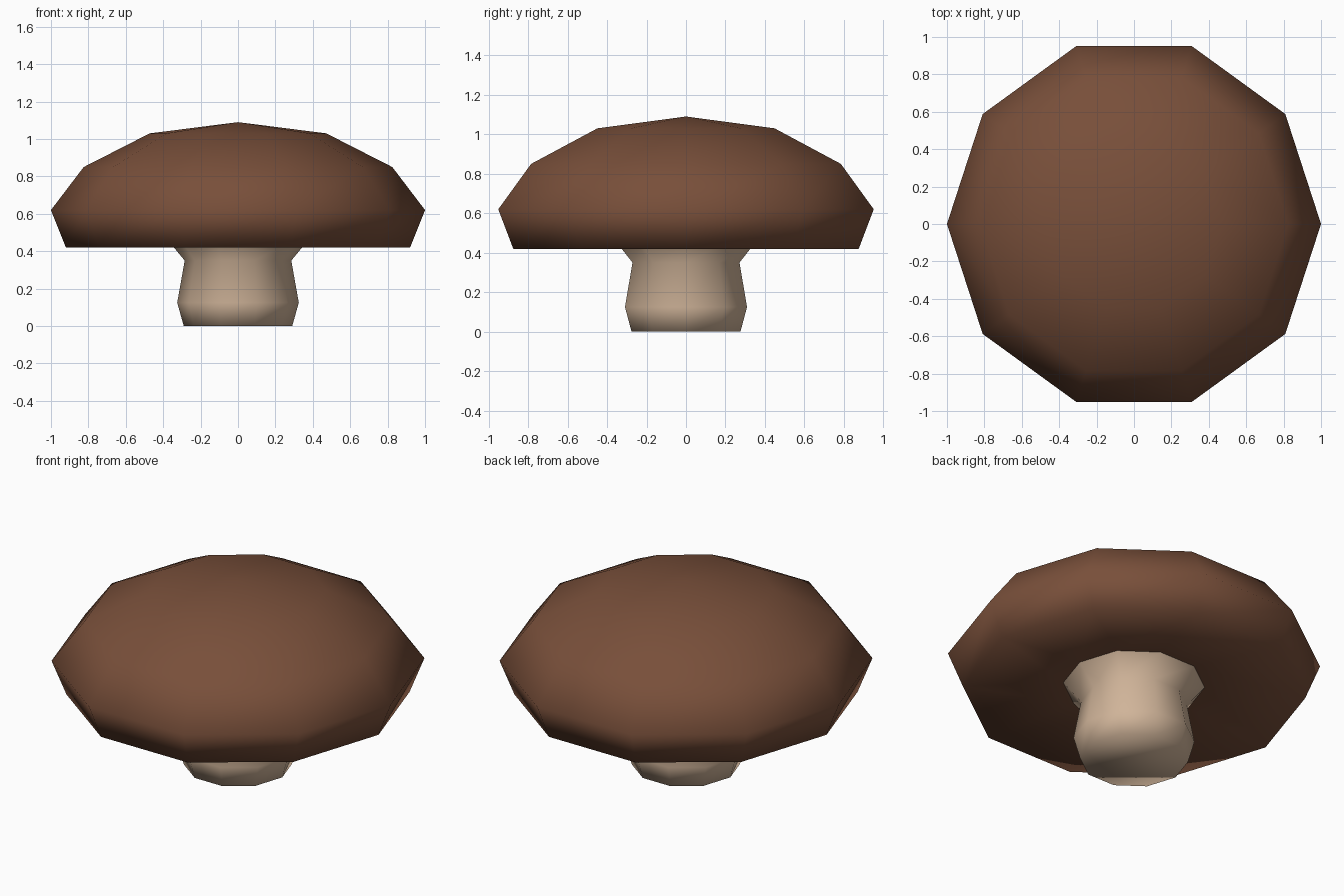
import bpy
import math

if "Cube" in bpy.data.objects:
    bpy.data.objects.remove(bpy.data.objects["Cube"])

SIDES = 10


def material(name, rgb):
    mat = bpy.data.materials.new(name)
    mat.diffuse_color = (*rgb, 1.0)
    mat.use_nodes = True
    mat.node_tree.nodes["Principled BSDF"].inputs["Base Color"].default_value = mat.diffuse_color
    return mat


def lathe(name, profile, mat, close_start=False):
    """Spin (radius, z) points into a ten-sided smooth body; radius 0 makes a tip."""
    verts, faces, rings = [], [], []
    for r, z in profile:
        start = len(verts)
        count = SIDES if r > 0 else 1
        for i in range(count):
            a = 2 * math.pi * i / SIDES
            verts.append((r * math.cos(a), r * math.sin(a), z))
        rings.append([start + i % count for i in range(SIDES)])
    for low, high in zip(rings, rings[1:]):
        for i in range(SIDES):
            j = (i + 1) % SIDES
            quad = [low[i], low[j], high[j], high[i]]
            faces.append(list(dict.fromkeys(quad)))
    if close_start:
        faces.append(rings[0][::-1])
    mesh = bpy.data.meshes.new(name)
    mesh.from_pydata(verts, [], faces)
    mesh.materials.append(mat)
    mesh.shade_smooth()
    obj = bpy.data.objects.new(name, mesh)
    bpy.context.collection.objects.link(obj)
    return obj


brown = material("cap brown", (0.188, 0.078, 0.042))
beige = material("stem beige", (0.63, 0.456, 0.319))

# Cap: slightly hollow underside, flared rim, domed top
lathe("mushroom_cap", [(0.38, 0.465), (0.92, 0.42), (1.0, 0.62),
                       (0.825, 0.85), (0.472, 1.03), (0, 1.09)], brown)

# Stem: bulging foot, narrow neck, collar flaring into the cap
lathe("mushroom_stem", [(0.29, 0), (0.325, 0.125), (0.285, 0.35),
                        (0.38, 0.465)], beige, close_start=True)
